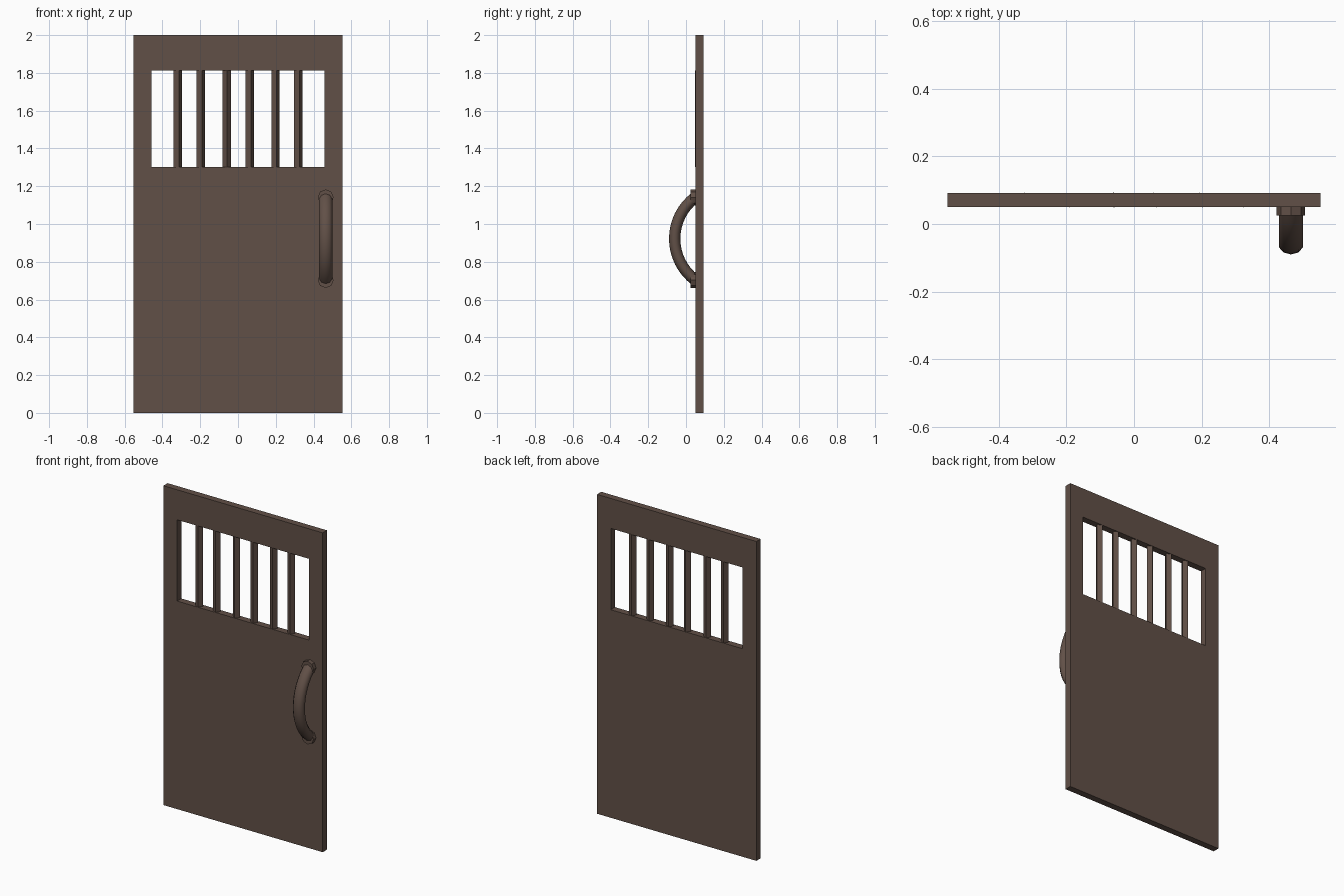
import bpy, bmesh, math
from mathutils import Matrix, Vector

if "Cube" in bpy.data.objects:
    bpy.data.objects.remove(bpy.data.objects["Cube"])

brown = bpy.data.materials.new("dark_brown")
brown.diffuse_color = (0.12, 0.08, 0.063, 1)
brown.use_nodes = True
brown.node_tree.nodes["Principled BSDF"].inputs["Base Color"].default_value = brown.diffuse_color


def finish(bm, name, smooth=False):
    bmesh.ops.recalc_face_normals(bm, faces=bm.faces[:])
    me = bpy.data.meshes.new(name)
    bm.to_mesh(me)
    bm.free()
    me.materials.append(brown)
    for p in me.polygons:
        p.use_smooth = smooth and len(p.vertices) == 4
    ob = bpy.data.objects.new(name, me)
    bpy.context.collection.objects.link(ob)
    return ob


Y0, Y1 = 0.05, 0.092          # door front and back
WX, WZ0, WZ1 = 0.457, 1.303, 1.812  # window opening

# door panel: rectangular ring of faces, extruded to thickness
bm = bmesh.new()
outer = [(-0.552, 0), (0.552, 0), (0.552, 2), (-0.552, 2)]
inner = [(-WX, WZ0), (WX, WZ0), (WX, WZ1), (-WX, WZ1)]
o = [bm.verts.new((x, Y0, z)) for x, z in outer]
i = [bm.verts.new((x, Y0, z)) for x, z in inner]
for k in range(4):
    n = (k + 1) % 4
    bm.faces.new((o[k], o[n], i[n], i[k]))
ext = bmesh.ops.extrude_face_region(bm, geom=bm.faces[:], use_keep_orig=True)
for v in ext["geom"]:
    if isinstance(v, bmesh.types.BMVert):
        v.co.y = Y1
finish(bm, "door_panel")

# window bars: square rods turned on their axis
for n, (x, turn) in enumerate([(-0.319, -30), (-0.197, -30), (-0.06, -42),
                               (0.062, -30), (0.198, -30), (0.319, -30)]):
    bm = bmesh.new()
    m = (Matrix.Translation((x, (Y0 + Y1) / 2, (WZ0 + WZ1) / 2))
         @ Matrix.Rotation(math.radians(turn), 4, 'Z')
         @ Matrix.Diagonal((0.032, 0.032, WZ1 - WZ0, 1)))
    bmesh.ops.create_cube(bm, size=1, matrix=m)
    finish(bm, f"window_bar_{n + 1}")

# curved pull handle: oval section swept along an arc
HX, HZ, R = 0.464, 0.922, 0.275
SIDES, STEPS, A = 10, 16, math.radians(53)
bm = bmesh.new()
rings = []
for s in range(STEPS + 1):
    t = -A + 2 * A * s / STEPS
    radial = Vector((0, -math.cos(t), math.sin(t)))
    c = Vector((HX, R - 0.06, HZ)) + radial * R
    rings.append([])
    for k in range(SIDES):
        a = 2 * math.pi * k / SIDES
        p = c + radial * (0.03 * math.cos(a)) + Vector((0.037 * math.sin(a), 0, 0))
        p.y = min(p.y, Y0 + 0.01)   # keep the ends inside the door
        rings[-1].append(bm.verts.new(p))
for r, q in zip(rings, rings[1:]):
    for k in range(SIDES):
        n = (k + 1) % SIDES
        bm.faces.new((r[k], r[n], q[n], q[k]))
bm.faces.new(rings[0])
bm.faces.new(rings[-1])
finish(bm, "pull_handle", smooth=True)

# handle mounting collars
for name, side in (("upper_handle_mount", 1), ("lower_handle_mount", -1)):
    bm = bmesh.new()
    m = (Matrix.Translation((HX, 0.0385, HZ + side * 0.219))
         @ Matrix.Rotation(math.pi / 2, 4, 'X'))
    bmesh.ops.create_cone(bm, cap_ends=True, segments=8, radius1=0.042,
                          radius2=0.042, depth=0.027, matrix=m)
    finish(bm, name)
